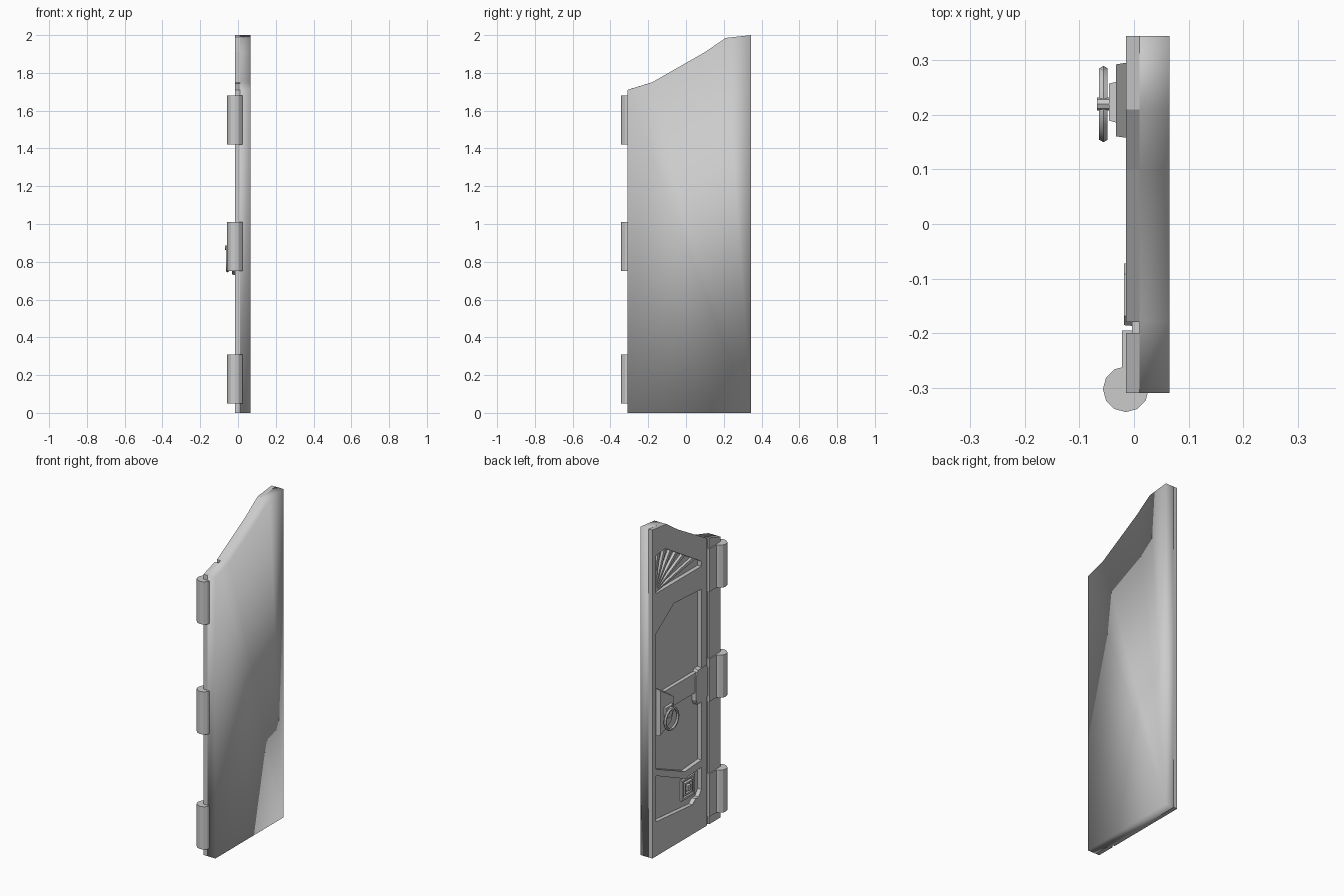
import bpy, bmesh, math
from mathutils import Vector

if "Cube" in bpy.data.objects:
    bpy.data.objects.remove(bpy.data.objects["Cube"])

FRONT, PANEL, BACK = -0.015, 0.010, 0.065   # x planes: frame face, recessed panel, rear face


def finish(name, bm):
    bmesh.ops.recalc_face_normals(bm, faces=bm.faces[:])
    me = bpy.data.meshes.new(name)
    bm.to_mesh(me)
    bm.free()
    ob = bpy.data.objects.new(name, me)
    bpy.context.collection.objects.link(ob)
    return ob


def prism(name, pts, x0, x1, inset=0.0):
    """Extrude a (y, z) outline from x1 (rear) to x0 (front), optionally tapering the front."""
    bm = bmesh.new()
    cy = sum(p[0] for p in pts) / len(pts)
    cz = sum(p[1] for p in pts) / len(pts)
    rear = [bm.verts.new((x1, y, z)) for y, z in pts]
    front = [bm.verts.new((x0, y + (cy - y) * inset, z + (cz - z) * inset)) for y, z in pts]
    bm.faces.new(rear)
    bm.faces.new(front[::-1])
    n = len(pts)
    for i in range(n):
        j = (i + 1) % n
        bm.faces.new((rear[i], rear[j], front[j], front[i]))
    return finish(name, bm)


def rect(y0, y1, z0, z1):
    return [(y0, z0), (y1, z0), (y1, z1), (y0, z1)]


def cylinder(name, a, b, r, sides):
    a, b = Vector(a), Vector(b)
    bm = bmesh.new()
    bmesh.ops.create_cone(bm, cap_ends=True, segments=sides, radius1=r, radius2=r, depth=(b - a).length)
    ob = finish(name, bm)
    ob.location = (a + b) / 2
    ob.rotation_euler = (b - a).to_track_quat('Z', 'Y').to_euler()
    return ob


# Door slab with the sloping top, softly shaded round the back and edges
outline = [(-.31, 0), (.345, 0), (.345, 2), (.21, 1.985), (.10, 1.91), (-.18, 1.75), (-.31, 1.71)]
slab = prism("door_slab", outline, PANEL, BACK)
for p in slab.data.polygons:
    p.use_smooth = p.normal.x > -0.9

# Raised frame around the recessed panels
prism("latch_stile", [(.31, 0), (.345, 0), (.345, 2), (.31, 1.996)], FRONT, PANEL)
prism("top_rail", [(.31, 1.83), (.31, 1.996), (.21, 1.985), (.10, 1.91), (-.18, 1.75),
                   (-.126, 1.63), (.22, 1.84)], FRONT, PANEL)
prism("inner_hinge_stile", [(-.126, 0), (-.126, 1.63), (-.18, 1.75), (-.18, 0)], FRONT, PANEL)
prism("stile_groove", rect(-.20, -.18, 0, 1.735), -.004, PANEL)
prism("outer_hinge_stile", [(-.20, 0), (-.20, 1.744), (-.31, 1.71), (-.31, 0)], FRONT, PANEL)
prism("window_rail", [(.31, 1.60), (-.126, 1.60), (-.126, 1.46), (.135, 1.475), (.31, 1.355)], FRONT, PANEL)
prism("lock_rail", rect(-.126, .22, .85, .97), -.012, PANEL)
prism("lower_rail", [(.31, .53), (.03, .41), (-.126, .42), (-.126, .375), (.03, .365), (.31, .49)], FRONT, PANEL)
prism("bottom_rail", [(.31, 0), (.31, .21), (-.04, .18), (-.07, .205), (-.10, .205),
                      (-.126, .24), (-.126, 0)], FRONT, PANEL)

# Sunburst bars in the window
for i in range(6):
    t = math.radians(10 + i * 14)
    c, s = math.cos(t), math.sin(t)
    r = min(.2946 / (s + .607 * c), .25 / s) + .02
    w0, w1 = .004, .012
    prism("window_bar", [(.31 - s * w0, 1.6 - c * w0 + .004), (.31 - r * c - s * w1, 1.6 + r * s - c * w1),
                         (.31 - r * c + s * w1, 1.6 + r * s + c * w1), (.31 + s * w0, 1.6 + c * w0)],
          -.006, PANEL)

# Bracket at the hinge end of the lock rail
prism("rail_bracket", [(-.085, .77), (-.07, .80), (-.07, .95), (-.09, .985), (-.17, .985),
                       (-.188, .965), (-.188, .79), (-.17, .77)], -.018, PANEL, .04)

# Concentric square ornament on the lower panel
for half, w, x in ((.062, .012, -.003), (.038, .010, -.006)):
    for k in (-1, 1):
        e = sorted((k * half, k * (half - w)))
        prism("ornament_side", rect(-.02 + e[0], -.02 + e[1], .29 - half, .29 + half), x, PANEL)
        prism("ornament_bar", rect(-.02 - half + w, -.02 + half - w, .29 + e[0], .29 + e[1]), x, PANEL)
prism("ornament_center", rect(-.036, -.004, .274, .306), -.010, PANEL)

# Three hinges: barrel and leaf
for z0, z1 in ((.05, .31), (.75, 1.01), (1.42, 1.68)):
    cylinder("hinge_barrel", (-.015, -.303, z0), (-.015, -.303, z1), .042, 12)
    prism("hinge_leaf", rect(-.28, -.195, z0, z1), -.022, PANEL)

# Lock plate, handle boss, pin and ring pull
prism("lock_plate", [(.30, .72), (.30, 1.02), (.215, .965), (.155, .925), (.155, .845), (.19, .77)],
      -.033, PANEL, .09)
prism("handle_boss", [(.185, .84), (.205, .815), (.24, .815), (.262, .84), (.262, .895), (.185, .895)],
      -.046, -.028, .12)
cylinder("handle_pin", (-.030, .22, .875), (-.068, .22, .875), .012, 8)
bpy.ops.mesh.primitive_torus_add(major_segments=16, minor_segments=6, major_radius=.061, minor_radius=.009,
                                 location=(-.056, .22, .814), rotation=(0, math.pi / 2, 0))
ring = bpy.context.object
ring.name = "ring_pull"
bpy.ops.object.shade_smooth_by_angle(angle=math.radians(50))
